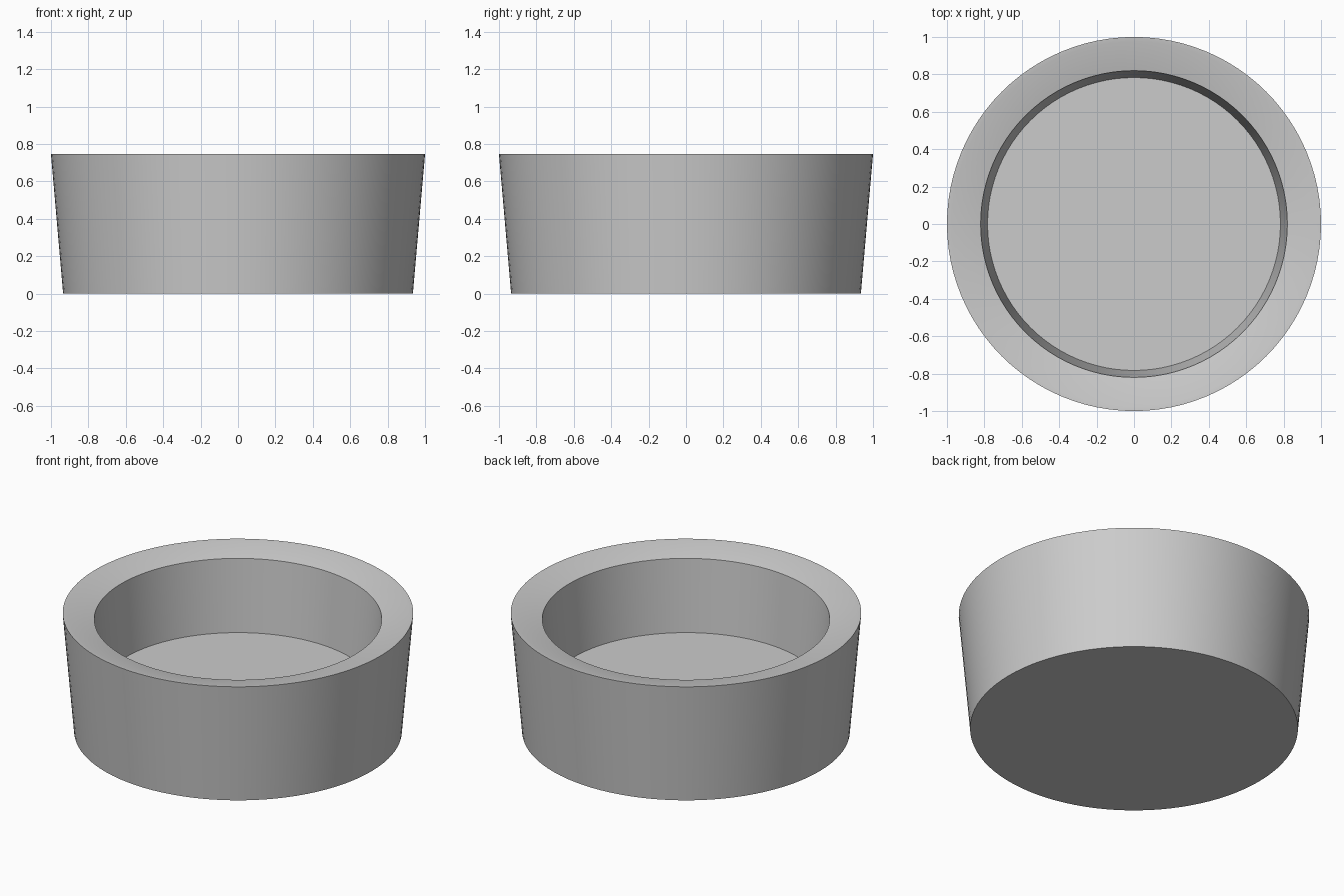
import bpy
import bmesh
from math import tau, radians

cube = bpy.data.objects.get("Cube")
if cube:
    bpy.data.objects.remove(cube, do_unlink=True)

SEGMENTS = 96

# Plain grey material
grey = bpy.data.materials.new("light_grey")
grey.use_nodes = True
colour = (0.6, 0.6, 0.6, 1)
grey.diffuse_color = colour
grey.node_tree.nodes["Principled BSDF"].inputs["Base Color"].default_value = colour

# Bowl cross-section (radius, height): base, flared wall, lip, sloped rim, cavity
profile = [(0, 0), (0.935, 0), (1, 0.745), (0.975, 0.743),
           (0.82, 0.705), (0.783, 0.255), (0, 0.255)]

bm = bmesh.new()
verts = [bm.verts.new((r, 0, z)) for r, z in profile]
edges = [bm.edges.new(pair) for pair in zip(verts, verts[1:])]
bmesh.ops.spin(bm, geom=verts + edges, cent=(0, 0, 0), axis=(0, 0, 1),
               angle=tau, steps=SEGMENTS, use_merge=True)
bmesh.ops.remove_doubles(bm, verts=bm.verts, dist=0.0005)
bmesh.ops.recalc_face_normals(bm, faces=bm.faces)
mesh = bpy.data.meshes.new("bowl")
bm.to_mesh(mesh)
bm.free()
mesh.materials.append(grey)

bowl = bpy.data.objects.new("bowl", mesh)
bpy.context.collection.objects.link(bowl)

# Smooth round walls with crisp rim and base edges
bpy.ops.object.select_all(action="DESELECT")
bowl.select_set(True)
bpy.context.view_layer.objects.active = bowl
bpy.ops.object.shade_smooth_by_angle(angle=radians(30))
